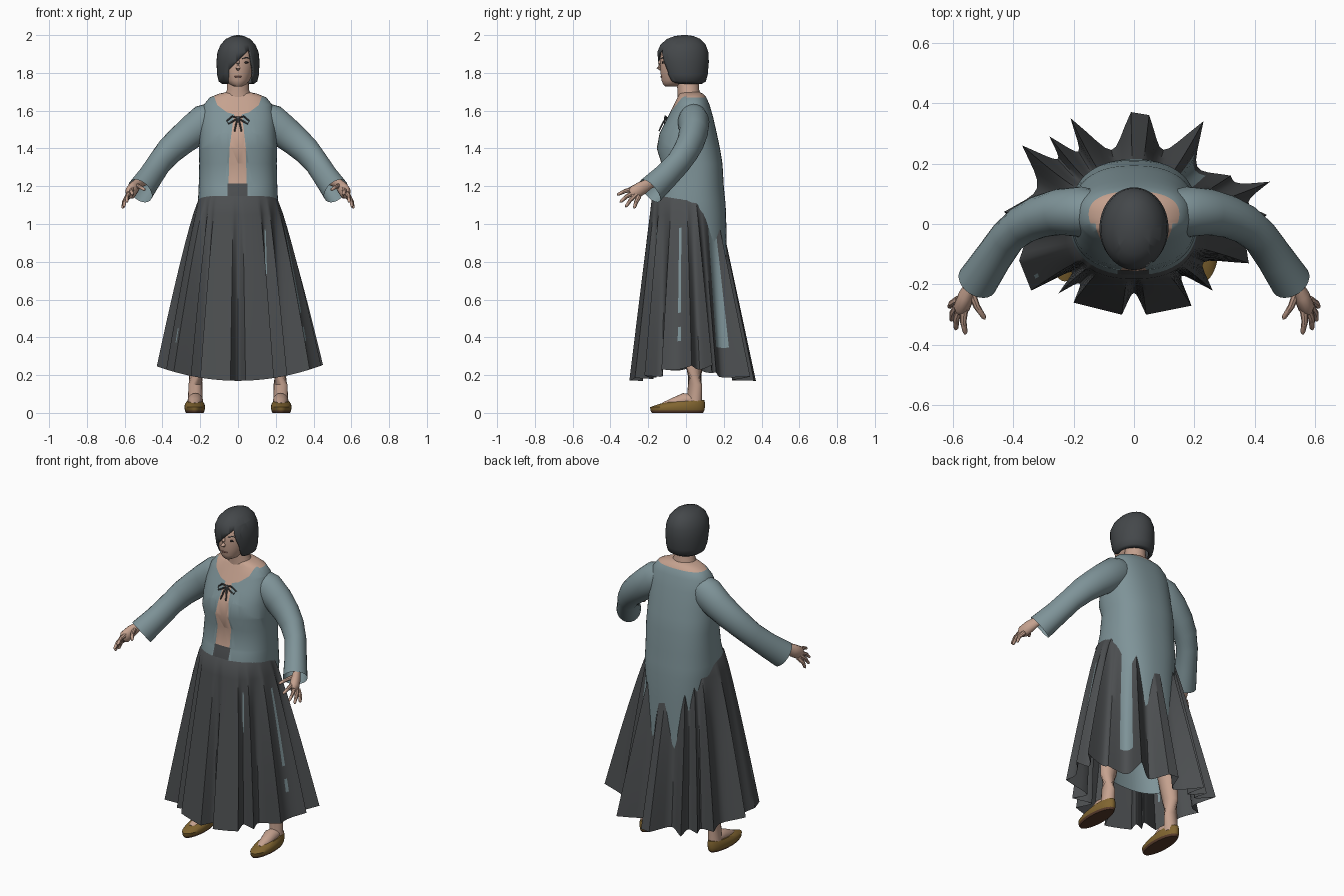
import bpy, bmesh, math
from mathutils import Vector

cube = bpy.data.objects.get("Cube")
if cube:
    bpy.data.objects.remove(cube)


def material(name, rgb):
    m = bpy.data.materials.new(name)
    m.use_nodes = True
    m.diffuse_color = (*rgb, 1)
    m.node_tree.nodes["Principled BSDF"].inputs["Base Color"].default_value = (*rgb, 1)
    return m


COAT = material("coat blue grey", (0.21, 0.293, 0.315))
SKIN = material("skin", (0.56, 0.36, 0.275))
SKIRT = material("skirt charcoal", (0.072, 0.077, 0.081))
HAIR = material("hair dark grey", (0.058, 0.064, 0.069))
SHOE = material("shoe brown", (0.22, 0.13, 0.03))
SOLE = material("sole brown", (0.1, 0.045, 0.025))
DARK = material("eye dark", (0.025, 0.02, 0.02))
LIP = material("lip", (0.32, 0.15, 0.12))
parts = []


def add(name, bm, *mats):
    bmesh.ops.recalc_face_normals(bm, faces=bm.faces)
    mesh = bpy.data.meshes.new(name)
    bm.to_mesh(mesh)
    bm.free()
    for m in mats:
        mesh.materials.append(m)
    ob = bpy.data.objects.new(name, mesh)
    bpy.context.collection.objects.link(ob)
    parts.append(ob)
    return ob


def skin_rings(rings, cap_start=True, cap_end=True):
    """Bridge equal-length rings of points into a surface."""
    bm = bmesh.new()
    vs = [[bm.verts.new(p) for p in r] for r in rings]
    n = len(vs[0])
    for a, b in zip(vs, vs[1:]):
        for i in range(n):
            j = (i + 1) % n
            bm.faces.new((a[i], a[j], b[j], b[i]))
    if cap_start:
        bm.faces.new(vs[0])
    if cap_end:
        bm.faces.new(vs[-1])
    return bm


def stack(rings, n=40, cx=0, power=2.0, **caps):
    """Superelliptical rings given as (z, half width, front y, back y)."""
    def bulge(v):
        return math.copysign(abs(v) ** (2 / power), v)
    angles = [math.tau * i / n for i in range(n)]
    return skin_rings([[(cx + hw * bulge(math.cos(a)),
                         (yf + yb) / 2 + (yb - yf) / 2 * bulge(math.sin(a)), z) for a in angles]
                       for z, hw, yf, yb in rings], **caps)


def tube(pts, radii, n=16, flat=1.0, **caps):
    pts = [Vector(p) for p in pts]
    rings = []
    for i, (p, r) in enumerate(zip(pts, radii)):
        d = (pts[min(i + 1, len(pts) - 1)] - pts[max(i - 1, 0)]).normalized()
        side = d.cross(Vector((0, 0, 1)))
        side = side.normalized() if side.length > 0.05 else Vector((1, 0, 0))
        up = side.cross(d).normalized()
        rings.append([p + side * (r * flat * math.cos(math.tau * k / n))
                      + up * (r * math.sin(math.tau * k / n)) for k in range(n)])
    return skin_rings(rings, **caps)


def ball(c, size, n=16):
    bm = bmesh.new()
    bmesh.ops.create_uvsphere(bm, u_segments=n, v_segments=n // 2, radius=1)
    for v in bm.verts:
        v.co = Vector(c) + Vector(a * b for a, b in zip(v.co, size))
    return bm


def cut_region(bm, outline, y_max):
    """Cut a convex anticlockwise x-z outline into the front and return the faces inside."""
    edges = list(zip(outline, outline[1:] + outline[:1]))
    for (ax, az), (bx, bz) in edges:
        front = [f for f in bm.faces if f.calc_center_median().y < y_max]
        geom = set(front) | {e for f in front for e in f.edges} | {v for f in front for v in f.verts}
        bmesh.ops.bisect_plane(bm, geom=list(geom), plane_co=(ax, 0, az),
                               plane_no=(az - bz, 0, bx - ax))

    def inside(c):
        return c.y < y_max and all((bx - ax) * (c.z - az) - (bz - az) * (c.x - ax) > 0
                                   for (ax, az), (bx, bz) in edges)
    return [f for f in bm.faces if inside(f.calc_center_median())]


# Long coat, with bare neckline, open front and waistband
bm = stack([(.3, .2, -.08, .2), (.6, .19, -.1, .21), (.76, .19, -.14, .213), (.92, .194, -.165, .215),
            (1.06, .212, -.17, .212), (1.12, .212, -.178, .208), (1.2, .208, -.15, .2),
            (1.32, .205, -.13, .193), (1.4, .207, -.155, .18), (1.48, .203, -.14, .163),
            (1.56, .198, -.1, .145), (1.63, .182, -.065, .125),
            (1.67, .15, -.045, .108), (1.69, .1, -.035, .09), (1.7, .05, -.02, .07)],
           n=56, power=2.4, cap_start=False)
scoop = [(-.11, 1.63), (-.06, 1.592), (0, 1.575), (.06, 1.592), (.11, 1.63), (.135, 1.7), (-.135, 1.7)]
for outline, index in ((scoop, 1),
                       ([(-.05, 1.215), (.045, 1.215), (.042, 1.4), (.02, 1.59), (-.02, 1.59), (-.045, 1.4)], 1),
                       ([(-.055, 1.05), (.05, 1.05), (.05, 1.215), (-.055, 1.215)], 2)):
    for f in cut_region(bm, outline, 0.0):
        f.material_index = index
for f in bm.faces:
    c = f.calc_center_median()
    if c.z > 1.675 and abs(c.x) < .13:
        f.material_index = 1
add("coat", bm, COAT, SKIN, SKIRT)

# Pleated skirt: hem fold tips (x, y, inward depth of the fold that follows)
tips = [(.44, .03, .85), (.45, .14, .9), (.32, .16, .76), (.23, .34, .7), (.05, .36, 1),
        (-.01, .37, .68), (-.21, .35, .75), (-.28, .29, .78), (-.37, .26, .8), (-.43, .04, .9),
        (-.38, -.12, 1), (-.34, -.22, .7), (-.25, -.23, .8), (-.2, -.26, 1), (-.04, -.3, .76),
        (.04, -.3, 1), (.19, -.27, .7), (.26, -.22, .72), (.38, -.13, .92)]
hem = []
for (ax, ay, fold), (bx, by, _) in zip(tips, tips[1:] + tips[:1]):
    for k in range(8):
        s = k / 8
        g = 1 - (1 - fold) * math.sin(math.pi * s)
        hem.append(Vector(((ax + (bx - ax) * s) * g, (ay + (by - ay) * s) * g, 0)))
rings = []
for step in range(-1, 13):
    t = max(step, 0) / 12
    ring = []
    for p in hem:
        a = math.atan2(p.y / .175, p.x / .21)
        corner = 1 + .06 * math.sin(2 * a) ** 2
        top = Vector((.21 * corner * math.cos(a), -.009 + .173 * corner * math.sin(a), 1.13))
        foot = Vector((p.x, p.y, .17 + .08 * (p.x / .44) ** 2))
        q = top.lerp(foot, t)
        q.x = top.x + (foot.x - top.x) * t ** .85
        if step < 0:  # waist tucked under the coat
            q = Vector((top.x * .8, top.y * .75, 1.19))
        ring.append(q)
    rings.append(ring)
bm = skin_rings(rings, cap_start=False, cap_end=False)
# Coat cloth showing in the folds: (fold, columns, rows)
bm.faces.ensure_lookup_table()
for fold, columns, rows in ((2, range(2, 6), range(1, 11)), (16, [4], range(3, 6)),
                            (18, [4], range(3, 9)), (18, [4], [10]), (10, [5], [10])):
    for row in rows:
        for k in columns:
            bm.faces[row * len(hem) + fold * 8 + k].material_index = 1
add("pleated_skirt", bm, SKIRT, COAT)

# Neck and head
add("neck", stack([(1.6, .075, -.04, .08), (1.68, .075, -.045, .08), (1.71, .058, -.045, .07),
                   (1.82, .055, -.06, .07)]), SKIN)
add("head", stack([(1.728, .022, -.11, -.05), (1.74, .045, -.122, -.02), (1.76, .062, -.129, .02),
                   (1.8, .08, -.135, .06), (1.85, .092, -.137, .09), (1.92, .088, -.132, .1),
                   (1.97, .05, -.08, .05)]), SKIN)
add("nose", tube([(0, -.13, 1.872), (0, -.141, 1.85), (0, -.144, 1.828), (0, -.13, 1.815)],
                 [.006, .009, .013, .006], n=10), SKIN)
add("mouth", ball((0, -.13, 1.78), (.022, .006, .005)), LIP)
for s, side in ((1, "left"), (-1, "right")):
    add(side + "_eye", ball((s * .04, -.122, 1.855), (.015, .006, .006)), DARK)
    add(side + "_brow", tube([(s * .022, -.132, 1.876), (s * .045, -.12, 1.882), (s * .066, -.098, 1.875)],
                             [.002, .0035, .002], n=6), HAIR)

# Bobbed hair with a swept fringe
bm = stack([(1.742, .085, -.09, .085), (1.755, .102, -.112, .105), (1.79, .111, -.13, .115),
            (1.86, .114, -.147, .121), (1.91, .109, -.152, .118), (1.95, .092, -.135, .104),
            (1.98, .064, -.1, .075), (1.995, .032, -.06, .04), (2, .008, -.02, .005)],
           n=56, cap_start=False)
face = cut_region(bm, [(-.05, 1.7), (.073, 1.7), (.08, 1.81), (.06, 1.925), (-.05, 1.815)], -.02)
bmesh.ops.delete(bm, geom=face, context='FACES')
hair = add("bobbed_hair", bm, HAIR)
shell = hair.modifiers.new("thickness", 'SOLIDIFY')
shell.thickness = .01
shell.offset = -1

for s, side in ((1, "left"), (-1, "right")):
    def flip(pts):
        return [(s * x, y, z) for x, y, z in pts]

    # Flared sleeve, open at the cuff
    add(side + "_sleeve", tube(flip([(.07, .035, 1.58), (.12, .037, 1.565), (.175, .04, 1.54), (.245, .04, 1.488),
                                     (.31, .025, 1.435), (.365, 0, 1.385), (.415, -.04, 1.325),
                                     (.465, -.11, 1.25), (.518, -.19, 1.175)]),
                               [.06, .083, .095, .087, .08, .074, .068, .07, .077], n=24, flat=.88,
                               cap_end=False), COAT)
    # Forearm, palm and fingers
    add(side + "_wrist", tube(flip([(.465, -.11, 1.25), (.53, -.19, 1.215), (.553, -.235, 1.19),
                                    (.57, -.275, 1.165), (.575, -.29, 1.155)]),
                              [.035, .027, .036, .037, .022], n=14, flat=.75), SKIN)
    for finger, start, tip in (("thumb", (.54, -.22, 1.205), (.493, -.315, 1.18)),
                               ("index_finger", (.56, -.27, 1.185), (.558, -.365, 1.155)),
                               ("middle_finger", (.572, -.27, 1.17), (.59, -.35, 1.115)),
                               ("ring_finger", (.58, -.265, 1.155), (.605, -.32, 1.09)),
                               ("little_finger", (.58, -.25, 1.145), (.612, -.275, 1.083))):
        a, b = Vector(start), Vector(tip)
        mid = a.lerp(b, .55) + Vector((.006, 0, .006))
        add(side + "_" + finger, tube(flip([a, mid, a.lerp(b, .92), b]), [.014, .011, .008, .003], n=8), SKIN)

    # Leg, instep and flat shoe
    add(side + "_leg", tube(flip([(.13, .03, .8), (.2, .04, .45), (.222, .045, .24), (.225, .047, .15),
                                  (.226, .045, .04)]), [.08, .062, .044, .037, .04]), SKIN)
    add(side + "_instep", tube(flip([(.226, .045, .07), (.226, -.01, .068), (.228, -.07, .048), (.23, -.12, .035)]),
                               [.03, .037, .03, .02], flat=1.1), SKIN)
    bm = stack([(0, .046, -.18, .09), (.012, .052, -.188, .097), (.03, .055, -.19, .1),
                (.048, .052, -.17, .1), (.062, .042, -.115, .097)], cx=s * .229)
    for f in bm.faces:
        f.material_index = int(f.calc_center_median().z < .01)
    for v in bm.verts:  # low toe, raised heel
        if v.co.z > .04:
            v.co.z += .06 * v.co.y
    add(side + "_shoe", bm, SHOE, SOLE)

    # Tied bow at the neckline
    loop = flip([(0, -.103, 1.562), (.03, -.11, 1.57), (.06, -.102, 1.545), (.05, -.112, 1.53),
                 (.025, -.115, 1.545), (0, -.107, 1.56)])
    add(side + "_bow_loop", tube(loop, [.0045] * len(loop), n=8), SKIRT)
    add(side + "_bow_tail", tube(flip([(0, -.107, 1.56), (.01, -.125, 1.53), (.018, -.143, 1.492)]),
                                 [.005, .0045, .004], n=8), SKIRT)
add("bow_knot", ball((0, -.107, 1.56), (.011, .01, .01)), SKIRT)

# Smooth shading with crisp creases
for ob in bpy.context.selected_objects:
    ob.select_set(False)
for ob in parts:
    ob.select_set(True)
    bpy.context.view_layer.objects.active = ob
bpy.ops.object.shade_smooth_by_angle(angle=math.radians(42))
